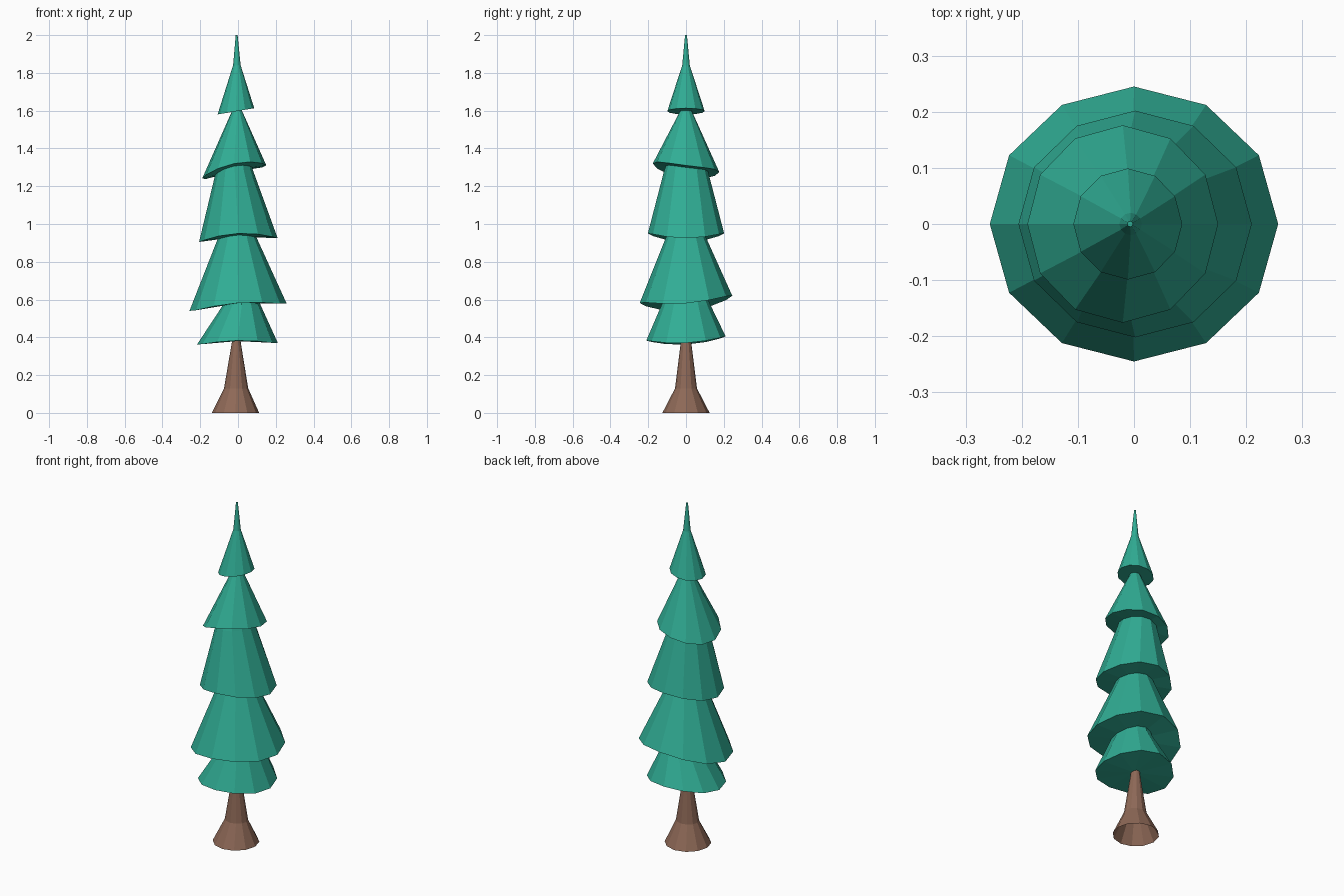
import bpy, bmesh
from math import sin, cos, tau

if "Cube" in bpy.data.objects:
    bpy.data.objects.remove(bpy.data.objects["Cube"])

SIDES = 12


def material(name, rgb):
    m = bpy.data.materials.new(name)
    m.diffuse_color = (*rgb, 1)
    m.use_nodes = True
    m.node_tree.nodes["Principled BSDF"].inputs["Base Color"].default_value = m.diffuse_color
    return m


GREEN = material("pine green", (0.03, 0.42, 0.30))
BROWN = material("bark brown", (0.27, 0.14, 0.095))


def wavy(right, back, left, front):
    """Rim height passing through four compass heights."""
    mid = (right + back + left + front) / 4
    warp = (right + left - back - front) / 4
    return lambda a: (mid + (right - left) / 2 * cos(a)
                      + (back - front) / 2 * sin(a) + warp * cos(2 * a))


def loft(name, rings, mat, cap_bottom):
    """Join rings given as (centre x, radius x, radius y, height or height rule)."""
    bm = bmesh.new()
    loops = []
    for cx, rx, ry, z in rings:
        loop = []
        for i in range(SIDES):
            a = tau * i / SIDES
            h = z(a) if callable(z) else z
            loop.append(bm.verts.new((cx + rx * cos(a), ry * sin(a), h)))
        loops.append(loop)
    for lo, hi in zip(loops, loops[1:]):
        for i in range(SIDES):
            j = (i + 1) % SIDES
            bm.faces.new((lo[i], lo[j], hi[j], hi[i]))
    bm.faces.new(loops[-1])
    if cap_bottom:
        # underside fan, so an uneven rim stays tidy
        n = len(loops[0])
        c = bm.verts.new((rings[0][0], 0, sum(v.co.z for v in loops[0]) / n))
        for i in range(n):
            bm.faces.new((loops[0][(i + 1) % n], loops[0][i], c))
    me = bpy.data.meshes.new(name)
    bm.to_mesh(me)
    bm.free()
    me.materials.append(mat)
    ob = bpy.data.objects.new(name, me)
    bpy.context.collection.objects.link(ob)
    return ob


# Flared trunk, open underneath
loft("trunk", [(-0.013, 0.125, 0.125, 0.0),
               (-0.010, 0.064, 0.058, 0.13),
               (-0.009, 0.024, 0.028, 0.37),
               (-0.009, 0.018, 0.020, 0.45)], BROWN, False)

# Foliage skirts, bottom to top, with uneven lower rims
loft("foliage_1", [(-0.003, 0.214, 0.210, wavy(0.37, 0.405, 0.362, 0.383)),
                   (0.02, 0.100, 0.130, 0.57),
                   (0.01, 0.070, 0.090, 0.67)], GREEN, True)
loft("foliage_2", [(0.0, 0.257, 0.245, wavy(0.58, 0.62, 0.54, 0.582)),
                   (-0.003, 0.105, 0.110, 0.92),
                   (-0.003, 0.065, 0.068, 1.02)], GREEN, True)
loft("foliage_3", [(0.002, 0.208, 0.202, wavy(0.925, 0.95, 0.905, 0.95)),
                   (-0.018, 0.097, 0.115, 1.285),
                   (-0.020, 0.068, 0.075, 1.40)], GREEN, True)
loft("foliage_4", [(-0.020, 0.170, 0.176, wavy(1.31, 1.275, 1.24, 1.32)),
                   (-0.005, 0.026, 0.030, 1.60),
                   (-0.005, 0.018, 0.018, 1.65)], GREEN, True)

# Top skirt with its thin spire
loft("foliage_top", [(-0.011, 0.097, 0.099, wavy(1.613, 1.597, 1.58, 1.597)),
                     (-0.006, 0.020, 0.020, 1.84),
                     (-0.007, 0.005, 0.005, 2.0)], GREEN, True)
